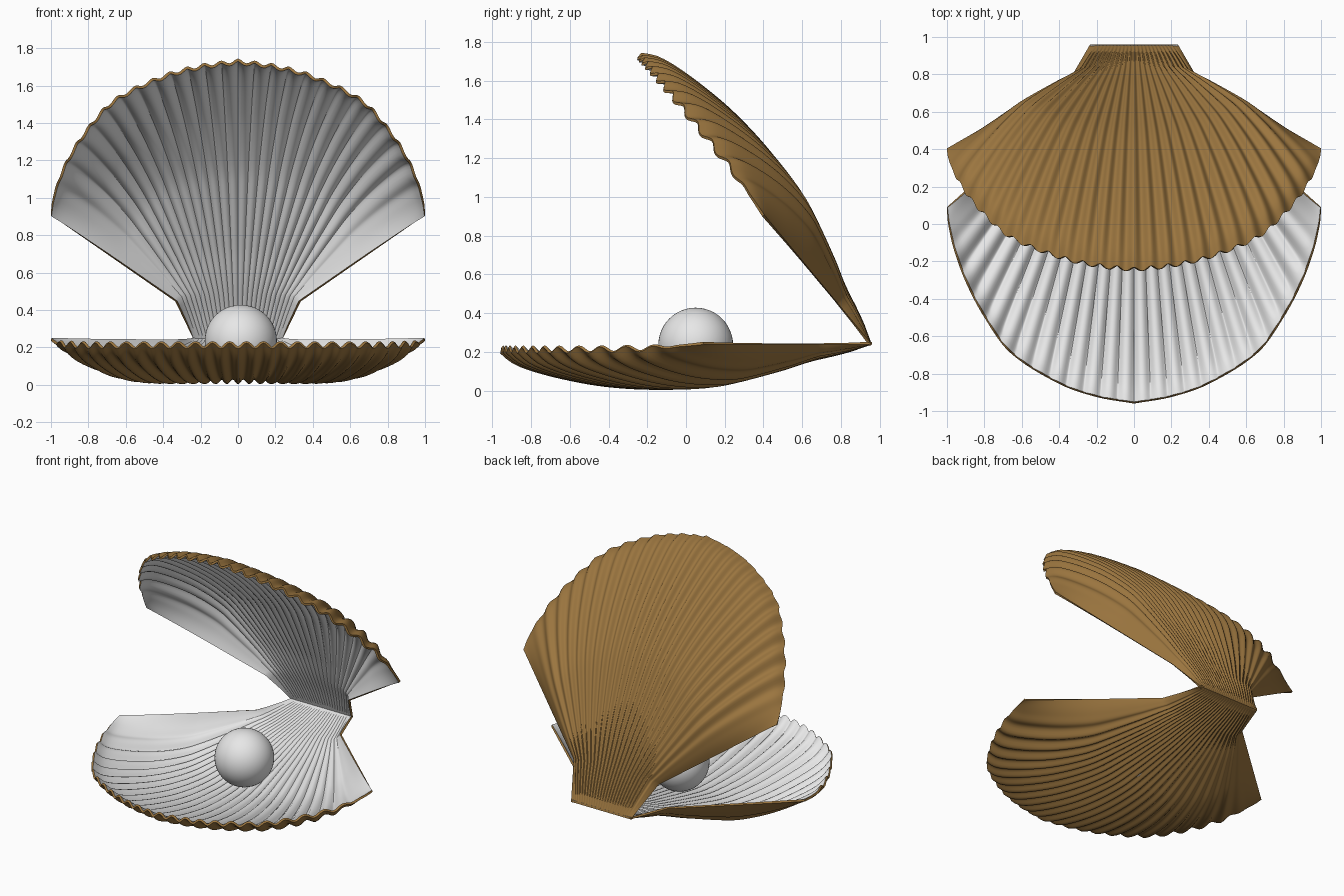
import bpy, bmesh, math
from mathutils import Matrix, Vector

if "Cube" in bpy.data.objects:
    bpy.data.objects.remove(bpy.data.objects["Cube"])

HINGE_Y, HINGE_Z = 0.96, 0.238
OPEN = math.radians(50.3)
RIBS = 13            # ribs on each half
COLS = RIBS * 2 * 10


def material(name, rgb):
    m = bpy.data.materials.new(name)
    m.diffuse_color = (*rgb, 1)
    m.use_nodes = True
    m.node_tree.nodes["Principled BSDF"].inputs["Base Color"].default_value = m.diffuse_color
    return m


brown = material("shell brown", (0.33, 0.18, 0.05))
white = material("pearl white", (0.80, 0.80, 0.80))


def smooth_curve(pts, x):
    """Cubic interpolation through (x, value) points."""
    n = len(pts)
    slope = [(pts[min(i + 1, n - 1)][1] - pts[max(i - 1, 0)][1]) /
             (pts[min(i + 1, n - 1)][0] - pts[max(i - 1, 0)][0]) for i in range(n)]
    i = 0
    while i < n - 2 and x > pts[i + 1][0]:
        i += 1
    (x0, y0), (x1, y1) = pts[i], pts[i + 1]
    h = x1 - x0
    t = (x - x0) / h
    return (y0 * (2*t**3 - 3*t**2 + 1) + slope[i] * h * (t**3 - 2*t**2 + t)
            + y1 * (3*t**2 - 2*t**3) + slope[i + 1] * h * (t**3 - t**2))


# half rim from front tip to side corner, keyed by arc length
rim = [(0, -0.96), (0.20, -0.925), (0.40, -0.855), (0.66, -0.69), (0.80, -0.50),
       (0.90, -0.31), (0.965, -0.13), (0.995, 0.01), (1.0, 0.09)]
arc = [0]
for a, b in zip(rim, rim[1:]):
    arc.append(arc[-1] + math.dist(a, b))
rim_x = [(s / arc[-1], p[0]) for s, p in zip(arc, rim)]
rim_y = [(s / arc[-1], p[1]) for s, p in zip(arc, rim)]

# depth of the bowl against distance from the hinge
depth = [(0, 0), (0.15, 0.045), (0.35, 0.09), (0.55, 0.138), (0.95, 0.212), (1.12, 0.222),
         (1.35, 0.208), (1.55, 0.175), (1.75, 0.125), (1.86, 0.08), (1.92, 0.03)]

NECK = 0.27
rows = [NECK * i / 8 for i in range(8)] + [NECK + (1.92 - NECK) * i / 50 for i in range(51)]


def valve_point(w, s):
    a = abs(w)
    sign = -1 if w < 0 else 1
    u = 0.75 * a + 0.25 * a**3
    hinge = Vector((0.235 * a, HINGE_Y))
    neck = Vector((0.335 * a, HINGE_Y - NECK))
    edge = Vector((smooth_curve(rim_x, u), smooth_curve(rim_y, u)))
    if s < NECK:
        p = hinge.lerp(neck, s / NECK)
    else:
        p = neck.lerp(edge, (s - NECK) / (1.92 - NECK))
    # ribs fade out on the smooth side flanks
    fade = min(1, max(0, (0.95 - a) / 0.09))
    amp = (0.003 + 0.012 * min(1, s / 1.5)) * min(1, s / 0.1)
    rib = amp * fade * math.cos(2 * math.pi * RIBS * w)
    d = smooth_curve(depth, s) * (1 - u**6) + rib
    return Vector((sign * p.x, p.y - HINGE_Y, -d))


def make_valve(name, upper):
    bm = bmesh.new()
    grid = [[bm.verts.new(valve_point(2 * c / COLS - 1, s)) for c in range(COLS + 1)] for s in rows]
    for r in range(len(rows) - 1):
        for c in range(COLS):
            # winding gives normals pointing down, out of the bowl
            bm.faces.new((grid[r][c], grid[r][c + 1], grid[r + 1][c + 1], grid[r + 1][c]))
    bm.normal_update()
    if sum(f.normal.z for f in bm.faces) > 0:
        bmesh.ops.reverse_faces(bm, faces=bm.faces)
    if upper:
        bm.transform(Matrix.Rotation(-OPEN, 4, 'X') @ Matrix.Diagonal((1, 1, -1, 1)))
        bmesh.ops.reverse_faces(bm, faces=bm.faces)
    bm.transform(Matrix.Translation((0, HINGE_Y, HINGE_Z)))
    me = bpy.data.meshes.new(name)
    bm.to_mesh(me)
    bm.free()
    me.materials.append(brown)
    me.materials.append(white)
    ob = bpy.data.objects.new(name, me)
    bpy.context.collection.objects.link(ob)
    # white lining inside, brown rim
    sol = ob.modifiers.new("lining", 'SOLIDIFY')
    sol.thickness = 0.014
    sol.offset = -1
    sol.material_offset = 1
    sol.material_offset_rim = 0
    bpy.ops.object.select_all(action='DESELECT')
    ob.select_set(True)
    bpy.context.view_layer.objects.active = ob
    bpy.ops.object.modifier_apply(modifier=sol.name)
    bpy.ops.object.shade_smooth_by_angle(angle=math.radians(50))


make_valve("lower_shell", False)
make_valve("upper_shell", True)

# pearl
bpy.ops.mesh.primitive_uv_sphere_add(segments=48, ring_count=24, radius=0.193,
                                     location=(0.015, 0.05, 0.235))
pearl = bpy.context.object
pearl.name = "pearl"
pearl.data.materials.append(white)
bpy.ops.object.shade_smooth()
